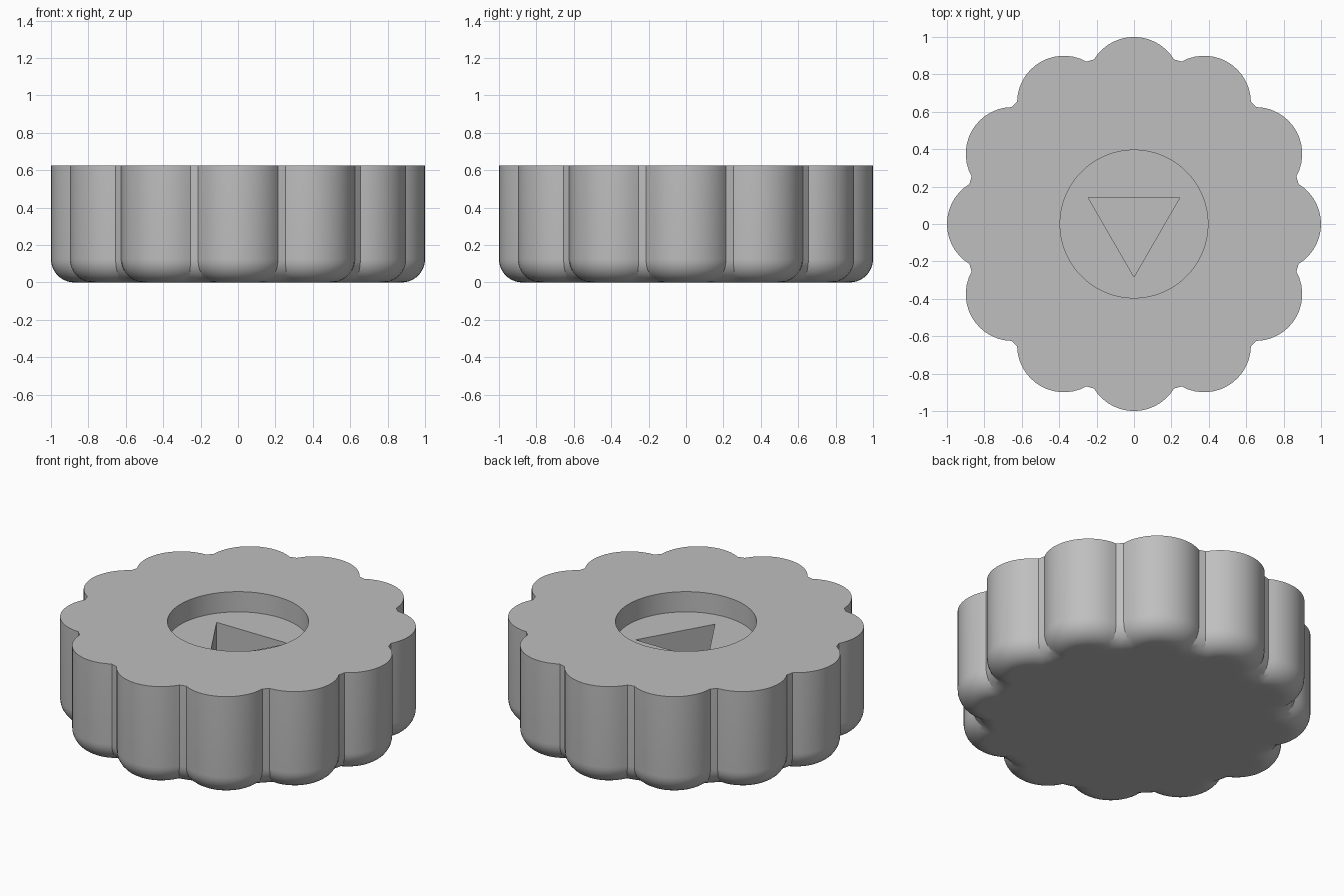
import bpy
import bmesh
from math import sin, cos, pi, radians, acos, atan2, sqrt

if "Cube" in bpy.data.objects:
    bpy.data.objects.remove(bpy.data.objects["Cube"])

LOBES, ARC = 12, 15            # lobes and points along each lobe arc
STEP = ARC + 1                 # plus one point in each valley
N = LOBES * STEP
LOBE_C, LOBE_R, CORE_R = 0.75, 0.25, 0.905
HEIGHT, FILLET = 0.625, 0.125
RECESS_R, RECESS_Z = 0.395, 0.50
TRI_R, POCKET_Z = 0.283, 0.25


def scallop(d, scale=1.0):
    """Lobed outline moved inward by d."""
    r, core = LOBE_R - d, CORE_R - d
    a = acos((core**2 + LOBE_C**2 - r**2) / (2 * core * LOBE_C))
    end = atan2(core * sin(a), core * cos(a) - LOBE_C)
    pts = []
    for k in range(LOBES):
        base = 2 * pi * k / LOBES
        for i in range(ARC):
            t = end * (2 * i / (ARC - 1) - 1)
            x, y = LOBE_C + r * cos(t), r * sin(t)
            pts.append((x * cos(base) - y * sin(base), x * sin(base) + y * cos(base)))
        v = base + pi / LOBES
        pts.append((core * cos(v), core * sin(v)))
    return [(x * scale, y * scale) for x, y in pts]


def polar(radius):
    """Closed outline from a radius function, in step with the lobes."""
    angles = [(i - ARC // 2) * 2 * pi / N for i in range(N)]
    return [(radius(t) * cos(t), radius(t) * sin(t)) for t in angles]


def triangle(t):
    """Triangle with corners at 30, 150 and 270 degrees."""
    off = (t - radians(30)) % (2 * pi / 3) - pi / 3
    return TRI_R * 0.5 / cos(off)


# Rings from the underside, up the wall, then down into the recess and pocket
rings = [(scallop(FILLET, 0.96), 0.0)]
SEG = 10
for j in range(SEG + 1):
    t = pi / 2 * j / SEG
    rings.append((scallop(FILLET * (1 - sin(t))), FILLET * (1 - cos(t))))
rings.append((scallop(0.0), HEIGHT))
circle, tri = polar(lambda t: RECESS_R), polar(triangle)
rings += [(circle, HEIGHT), (circle, RECESS_Z), (tri, RECESS_Z), (tri, POCKET_Z)]

bm = bmesh.new()
loops = [[bm.verts.new((x, y, z)) for x, y in pts] for pts, z in rings]
for low, high in zip(loops, loops[1:]):
    for i in range(N):
        n = (i + 1) % N
        bm.faces.new((low[i], low[n], high[n], high[i]))
# Underside and pocket floor
for loop, z, flip in ((loops[0], 0.0, True), (loops[-1], POCKET_Z, False)):
    centre = bm.verts.new((0, 0, z))
    for i in range(N):
        a, b = loop[i], loop[(i + 1) % N]
        bm.faces.new((b, a, centre) if flip else (a, b, centre))

mesh = bpy.data.meshes.new("scalloped_knob")
bm.to_mesh(mesh)
bm.free()

grey = bpy.data.materials.new("grey")
grey.diffuse_color = (0.52, 0.52, 0.52, 1)
grey.use_nodes = True
grey.node_tree.nodes["Principled BSDF"].inputs["Base Color"].default_value = grey.diffuse_color
mesh.materials.append(grey)

knob = bpy.data.objects.new("scalloped_knob", mesh)
bpy.context.collection.objects.link(knob)
bpy.context.view_layer.objects.active = knob
knob.select_set(True)
bpy.ops.object.shade_smooth_by_angle(angle=radians(25))
